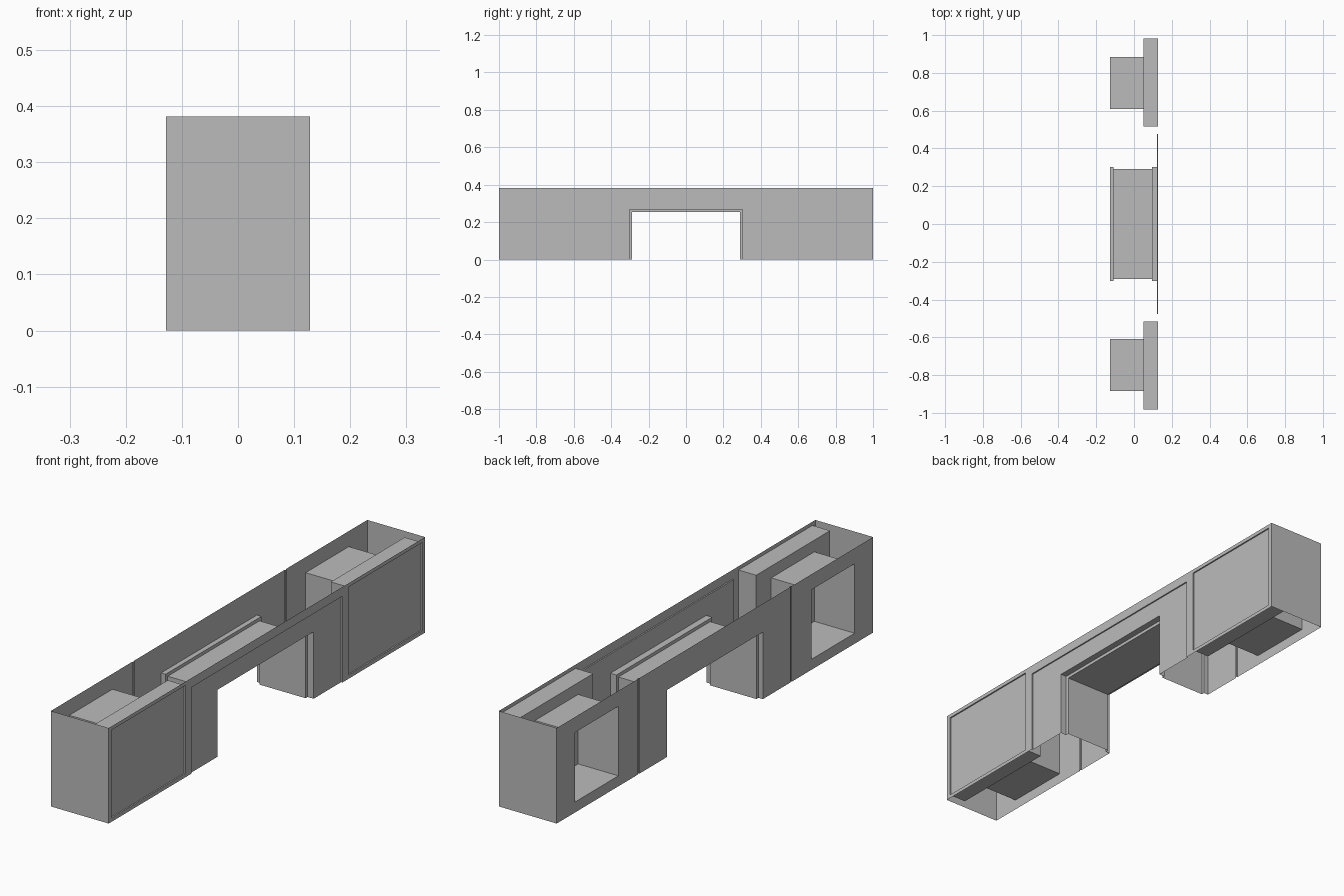
import bpy
import bmesh

cube = bpy.data.objects.get("Cube")
if cube:
    bpy.data.objects.remove(cube, do_unlink=True)

grey = bpy.data.materials.new("plain_grey")
grey.use_nodes = True
GREY = (0.5, 0.5, 0.5, 1)
grey.diffuse_color = GREY
grey.node_tree.nodes["Principled BSDF"].inputs["Base Color"].default_value = GREY

W, H = 0.128, 0.382          # half depth and height
NICHE_BACK = 0.05
PANEL_X = 0.1225             # recessed panel plane
GROOVE_X = -0.124
TRIM_R, TRIM_L = 0.096, -0.108
# openings as (y0, y1, z0, z1)
DOOR = (-0.303, 0.303, 0, 0.268)
TUNNEL = (-0.29, 0.29, 0, 0.255)
BAY = (-0.477, 0.477, 0, 0.345)
SIDE = (0.515, 0.982, 0.015, 0.367)
NICHE = (0.61, 0.883, 0.042, 0.32)
GROOVE = (0.477, 0.485, 0, H)


def flip(r):
    return (-r[1], -r[0], r[2], r[3])


def finish(name, bm):
    mesh = bpy.data.meshes.new(name)
    bm.to_mesh(mesh)
    bm.free()
    mesh.materials.append(grey)
    bpy.context.collection.objects.link(bpy.data.objects.new(name, mesh))


def sheet(name, x, rect, holes=(), facing=1):
    """Flat wall across x with rectangular openings left out."""
    bm = bmesh.new()
    rects = [rect, *holes]
    ys = sorted({v for r in rects for v in r[:2]})
    zs = sorted({v for r in rects for v in r[2:]})
    for y0, y1 in zip(ys, ys[1:]):
        for z0, z1 in zip(zs, zs[1:]):
            y, z = (y0 + y1) / 2, (z0 + z1) / 2
            if any(h[0] < y < h[1] and h[2] < z < h[3] for h in holes):
                continue
            loop = [(y0, z0), (y1, z0), (y1, z1), (y0, z1)][::facing]
            bm.faces.new([bm.verts.new((x, a, b)) for a, b in loop])
    bmesh.ops.remove_doubles(bm, verts=bm.verts, dist=1e-5)
    finish(name, bm)


def lining(name, x0, x1, rect, ends="", inward=True):
    """Box running along x; only the listed ends are closed."""
    y0, y1, z0, z1 = rect
    bm = bmesh.new()
    bmesh.ops.create_cube(bm, size=1)
    for v in bm.verts:
        v.co = (x1 if v.co.x > 0 else x0, y1 if v.co.y > 0 else y0,
                z1 if v.co.z > 0 else z0)
    bm.normal_update()
    drop = []
    for f in bm.faces:
        n, c = f.normal, f.calc_center_median()
        if abs(n.x) > 0.5:
            if ("back" if n.x < 0 else "front") not in ends:
                drop.append(f)
        elif abs(n.z) > 0.5 and (c.z < 1e-4 or c.z > H - 1e-4):
            drop.append(f)       # open at floor and rim
    bmesh.ops.delete(bm, geom=drop, context="FACES")
    if inward:
        bmesh.ops.reverse_faces(bm, faces=bm.faces)
    finish(name, bm)


FULL = (-1, 1, 0, H)

# Main walls and end walls
sheet("left_wall", W, FULL, [BAY, SIDE, flip(SIDE)])
sheet("right_wall", -W, FULL,
      [DOOR, NICHE, flip(NICHE), GROOVE, flip(GROOVE)], -1)
lining("end_walls", -W, W, FULL, inward=False)

# Shallow central bay around the doorway
lining("bay_edge", PANEL_X, W, BAY)
sheet("bay_panel", PANEL_X, BAY, [DOOR])

# Doorway passage with a wider rebate at both mouths
lining("doorway_left_rebate", TRIM_R, PANEL_X, DOOR)
sheet("doorway_left_step", TRIM_R, DOOR, [TUNNEL])
lining("doorway_passage", TRIM_L, TRIM_R, TUNNEL)
sheet("doorway_right_step", TRIM_L, DOOR, [TUNNEL], -1)
lining("doorway_right_rebate", -W, TRIM_L, DOOR)

# Display panels, niches and joint grooves, one set at each end
for end, place in (("back", lambda r: r), ("front", flip)):
    lining(end + "_panel_case", NICHE_BACK, W, place(SIDE), "back")
    sheet(end + "_panel_face", PANEL_X, place(SIDE))
    lining(end + "_niche", -W, NICHE_BACK, place(NICHE))
    lining(end + "_joint_groove", -W, GROOVE_X, place(GROOVE), "front")
